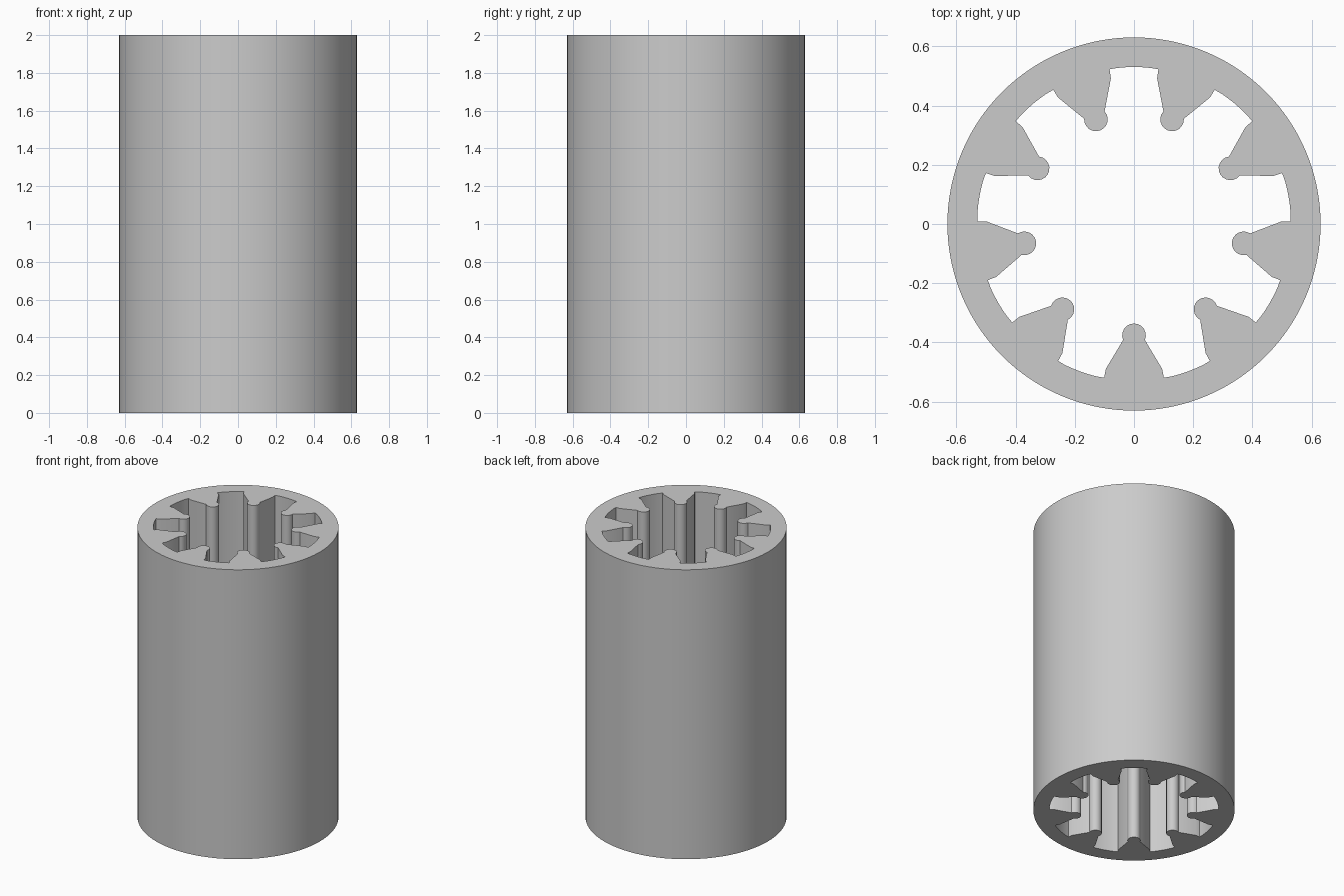
import bpy, bmesh
from math import pi, sin, cos, radians, atan2

HEIGHT, OUTER, ROOT = 2.0, 0.63, 0.53
TEETH = 9
TIP_CENTRE, TIP_RADIUS = 0.376, 0.04

cube = bpy.data.objects.get("Cube")
if cube:
    bpy.data.objects.remove(cube, do_unlink=True)

grey = bpy.data.materials.new("grey")
grey.use_nodes = True
colour = (0.6, 0.6, 0.6, 1)
grey.diffuse_color = colour
grey.node_tree.nodes["Principled BSDF"].inputs["Base Color"].default_value = colour


def tooth_outline():
    """One tooth pointing inwards plus the root arc after it (radial, sideways)."""
    flank = [(0.519, 0.101), (0.489, 0.095)]
    pts = [(r, -s) for r, s in flank]
    # rounded tip
    for i in range(13):
        a = radians(-113 + 226 * i / 12)
        # angle is measured from the inward direction
        pts.append((TIP_CENTRE - TIP_RADIUS * cos(a * 113 / 113), TIP_RADIUS * sin(a)))
    pts += flank[::-1]
    # root arc up to the next tooth
    start = atan2(0.101, 0.519)
    span = 2 * pi / TEETH - 2 * start
    for i in range(1, 6):
        a = start + span * i / 6
        pts.append((ROOT * cos(a), ROOT * sin(a)))
    return pts


def add_loop(bm, pts):
    verts = [bm.verts.new((x, y, 0)) for x, y in pts]
    return [bm.edges.new((v, verts[(i + 1) % len(verts)])) for i, v in enumerate(verts)]


# Toothed bore outline
bore = []
for k in range(TEETH):
    turn = -pi / 2 + 2 * pi * k / TEETH
    c, s = cos(turn), sin(turn)
    bore += [(r * c - t * s, r * s + t * c) for r, t in tooth_outline()]

# Round outside outline
segments = 128
rim = [(OUTER * cos(2 * pi * i / segments), OUTER * sin(2 * pi * i / segments))
       for i in range(segments)]

# Fill the ring between the outlines and extrude it into the sleeve
bm = bmesh.new()
edges = add_loop(bm, rim) + add_loop(bm, bore)
bmesh.ops.triangle_fill(bm, edges=edges, use_beauty=True)
extruded = bmesh.ops.extrude_face_region(bm, geom=bm.faces[:], use_keep_orig=True)
top = [g for g in extruded["geom"] if isinstance(g, bmesh.types.BMVert)]
bmesh.ops.translate(bm, verts=top, vec=(0, 0, HEIGHT))
bmesh.ops.recalc_face_normals(bm, faces=bm.faces[:])
mesh = bpy.data.meshes.new("toothed_sleeve")
bm.to_mesh(mesh)
bm.free()
mesh.materials.append(grey)

sleeve = bpy.data.objects.new("toothed_sleeve", mesh)
bpy.context.collection.objects.link(sleeve)
bpy.context.view_layer.objects.active = sleeve
sleeve.select_set(True)
bpy.ops.object.shade_smooth_by_angle(angle=radians(25))
